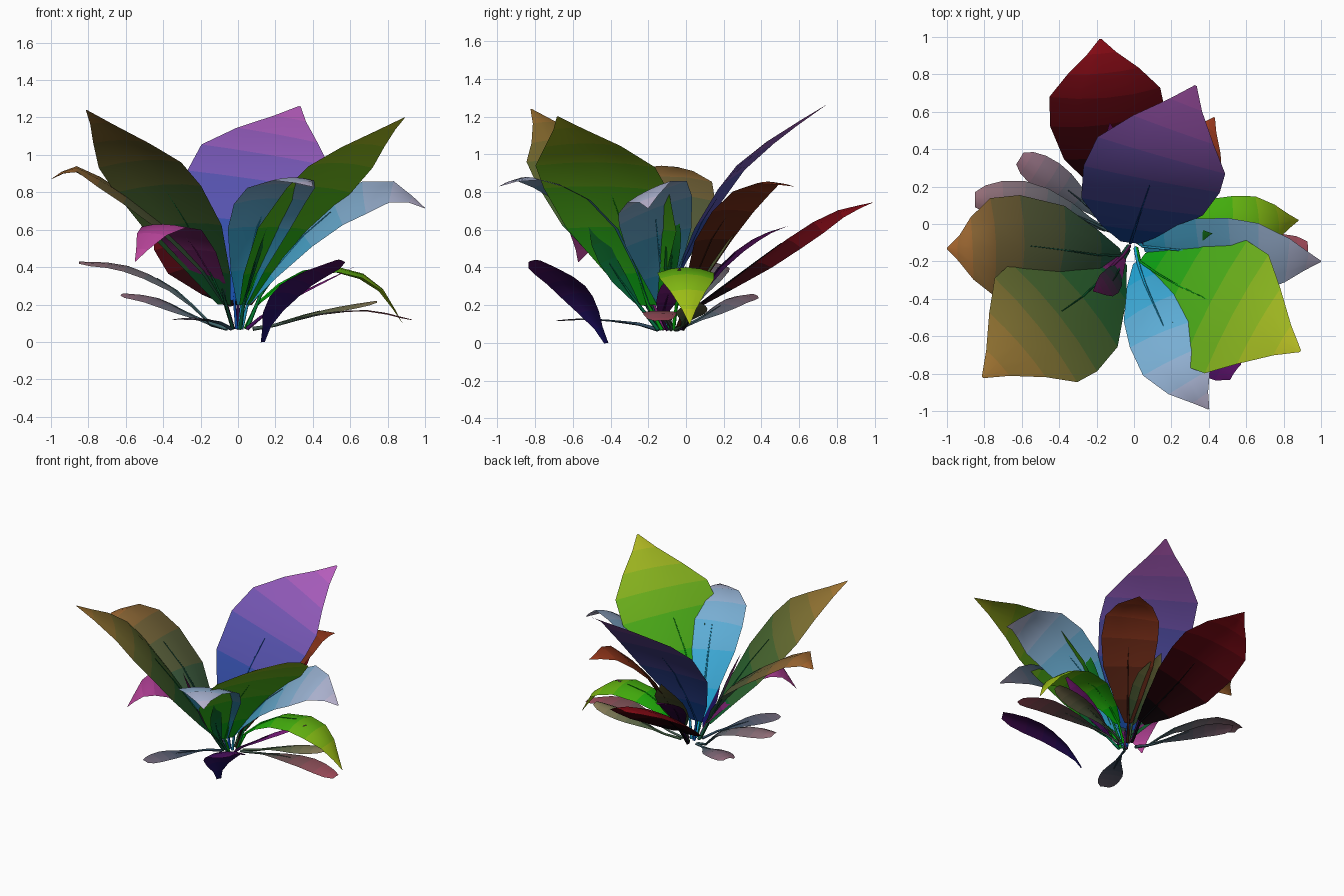
import bpy, bmesh
from mathutils import Vector

if "Cube" in bpy.data.objects:
    bpy.data.objects.remove(bpy.data.objects["Cube"])

# half-width profile along a leaf: (position, share of full half-width)
PROFILE = [(0, .14), (.12, .48), (.3, .88), (.48, 1), (.64, .96), (.79, .62), (.91, .25), (1, .015)]
BLUNT = [(0, .12), (.15, .25), (.32, .6), (.5, .9), (.65, 1), (.8, .95), (.92, .75), (1, .4)]


def material(name, rgb):
    m = bpy.data.materials.new(name)
    m.diffuse_color = (*[(c / 255) ** 2.2 for c in rgb], 1)
    m.use_nodes = True
    m.node_tree.nodes["Principled BSDF"].inputs["Base Color"].default_value = m.diffuse_color
    return m


def along(pts, t):
    """Catmull-Rom point on the midrib path."""
    p = [2 * pts[0] - pts[1]] + pts + [2 * pts[-1] - pts[-2]]
    f = t * (len(pts) - 1)
    i = min(int(f), len(pts) - 2)
    u = f - i
    a, b, c, d = p[i:i + 4]
    return .5 * (2 * b + (c - a) * u + (2 * a - 5 * b + 4 * c - d) * u * u
                 + (3 * b - a - 3 * c + d) * u ** 3)


def leaf(name, path, half, base, tip, side=None, stem=True, bend=-.08, profile=PROFILE):
    pts = [Vector(p) for p in path]
    heading = pts[-1] - pts[0]
    across0 = Vector(side) if side else Vector((heading.y, -heading.x, 0))
    bm = bmesh.new()
    rows = []
    for t, w in profile:
        c = along(pts, t)
        tan = (along(pts, min(1, t + .02)) - along(pts, max(0, t - .02))).normalized()
        across = (across0 - tan * across0.dot(tan)).normalized()
        up = across.cross(tan)
        if up.z < 0:
            up = -up
        h = half * w
        # blade edges bend away from the midrib
        rows.append([bm.verts.new(c + across * (h * s) + up * (h * bend * s * s))
                     for s in (-1, -.5, 0, .5, 1)])
    me = bpy.data.meshes.new(name)
    # colour bands from base to tip
    for k, (r0, r1) in enumerate(zip(rows, rows[1:])):
        t = (profile[k][0] + profile[k + 1][0]) / 2
        me.materials.append(material(f"{name}_band_{k}", Vector(base).lerp(Vector(tip), t)))
        for j in range(4):
            bm.faces.new((r0[j], r0[j + 1], r1[j + 1], r1[j])).material_index = k
    bmesh.ops.recalc_face_normals(bm, faces=bm.faces)
    for f in bm.faces:
        f.smooth = True
    bm.to_mesh(me)
    bm.free()
    bpy.context.collection.objects.link(bpy.data.objects.new(name, me))

    # stalk from the clump centre, running on as the midrib
    if not stem:
        return
    b = pts[0]
    root = Vector((b.x * .4, -.08 + .4 * (b.y + .08), .07))
    line = [root] + [along(pts, t) for t in (0, .15, .3, .45)]
    cu = bpy.data.curves.new(name + "_stalk", 'CURVE')
    cu.dimensions = '3D'
    cu.bevel_depth = .011
    cu.bevel_resolution = 0
    sp = cu.splines.new('POLY')
    sp.points.add(len(line) - 1)
    for k, p in enumerate(line):
        sp.points[k].co = (*p, 1)
        sp.points[k].radius = 1 - .2 * k
    cu.materials.append(material(name + "_stalk_colour", base))
    bpy.context.collection.objects.link(bpy.data.objects.new(name + "_stalk", cu))


# tall upright leaves
leaf("tall_leaf_back", [(-.02, -.1, .22), (.03, .05, .58), (.1, .25, .89), (.19, .46, 1.08), (.33, .74, 1.26)],
     .375, (20, 75, 160), (190, 95, 190), side=(1, -.08, 0), bend=-.02)
leaf("tall_leaf_right", [(.03, -.2, .2), (.2, -.31, .55), (.43, -.42, .85), (.62, -.52, 1.03), (.89, -.68, 1.2)],
     .375, (10, 165, 25), (185, 185, 40), bend=-.08)
leaf("tall_leaf_left", [(-.07, -.18, .2), (-.24, -.36, .57), (-.42, -.49, .86), (-.58, -.61, 1.05), (-.81, -.82, 1.24)],
     .37, (15, 95, 50), (170, 120, 55), bend=-.1)

# spreading middle leaves
leaf("middle_leaf_back", [(0, .07, .2), (-.09, .32, .39), (-.14, .55, .56), (-.16, .77, .69), (-.18, .99, .745)],
     .31, (10, 5, 12), (160, 22, 32), side=(1, .12, 0), bend=-.2)
leaf("middle_leaf_left", [(-.07, -.17, .2), (-.25, -.16, .5), (-.5, -.12, .72), (-.7, -.12, .86), (-.87, -.13, .94), (-1, -.13, .87)],
     .27, (30, 85, 65), (175, 105, 50), bend=-.18)
leaf("middle_leaf_front", [(.02, -.2, .2), (.07, -.35, .5), (.14, -.5, .71), (.21, -.68, .83), (.3, -.85, .88), (.4, -.99, .83)],
     .21, (30, 165, 215), (190, 178, 205), bend=-.12)
leaf("middle_leaf_right", [(.05, -.12, .2), (.25, -.14, .46), (.45, -.16, .66), (.63, -.18, .77), (.83, -.2, .81), (1, -.2, .715)],
     .21, (40, 150, 190), (190, 178, 205), side=(0, 1, .5))
leaf("middle_leaf_back_right", [(.05, 0, .2), (.15, .11, .5), (.25, .25, .72), (.34, .41, .85), (.43, .57, .83)],
     .2, (50, 25, 18), (160, 62, 35))
leaf("middle_leaf_front_left", [(-.06, -.17, .2), (-.2, -.3, .45), (-.33, -.41, .62), (-.45, -.5, .6), (-.55, -.57, .43)],
     .21, (100, 30, 95), (200, 78, 165))

# drooping and low leaves
leaf("drooping_leaf_right", [(.1, -.05, .2), (.3, -.01, .36), (.55, .0, .4), (.75, .01, .31), (.88, .02, .1)],
     .15, (0, 165, 15), (180, 190, 30), bend=-.2)
leaf("low_leaf_front", [(.13, -.42, .0), (.18, -.51, .18), (.31, -.63, .34), (.54, -.79, .44)],
     .13, (22, 22, 100), (85, 22, 95), stem=False, bend=-.25, profile=BLUNT)
leaf("low_leaf_right_upper", [(.12, -.13, .13), (.35, -.09, .27), (.62, -.03, .4)], .06, (70, 20, 90), (160, 40, 150))
leaf("low_leaf_right", [(.2, -.08, .09), (.45, -.12, .15), (.7, -.14, .17), (.93, -.13, .12)],
     .09, (70, 90, 80), (170, 78, 95), profile=BLUNT)
leaf("low_leaf_right_rear", [(.2, -.02, .09), (.38, .01, .15), (.55, .03, .19), (.74, .05, .22)],
     .08, (60, 85, 60), (140, 125, 90), bend=-.3, profile=BLUNT)
leaf("low_leaf_left", [(-.15, -.03, .1), (-.35, .06, .29), (-.6, .13, .41), (-.85, .13, .43)],
     .1, (65, 100, 105), (150, 110, 120), bend=-.3, profile=BLUNT)
leaf("low_leaf_back_left", [(-.14, 0, .09), (-.3, .14, .17), (-.45, .25, .24), (-.61, .35, .26)],
     .09, (65, 95, 105), (150, 108, 125), bend=-.3, profile=BLUNT)
leaf("low_leaf_front_left", [(-.09, -.25, .1), (-.18, -.42, .12), (-.25, -.55, .13), (-.31, -.69, .12)],
     .08, (50, 75, 95), (120, 108, 125), profile=BLUNT)

# young narrow leaves in the heart of the clump
leaf("young_leaf_back", [(0, .05, .22), (-.05, .2, .42), (-.1, .38, .56), (-.13, .54, .62)],
     .09, (40, 15, 60), (90, 20, 85))
leaf("young_leaf_rear", [(.02, 0, .2), (.02, .14, .43), (.0, .3, .65)], .12, (50, 80, 50), (125, 115, 65))
leaf("young_leaf_left", [(-.07, -.22, .22), (-.12, -.31, .45), (-.22, -.36, .7)],
     .07, (20, 70, 50), (110, 25, 90), side=(.5, -.8, 0))
leaf("young_leaf_front", [(.03, -.25, .2), (.1, -.42, .45), (.21, -.53, .75)],
     .05, (10, 110, 70), (25, 90, 25), side=(.2, 1, 0))
leaf("young_leaf_right", [(.12, -.1, .25), (.3, -.07, .5), (.42, -.05, .73)], .04, (10, 120, 50), (30, 110, 25))
